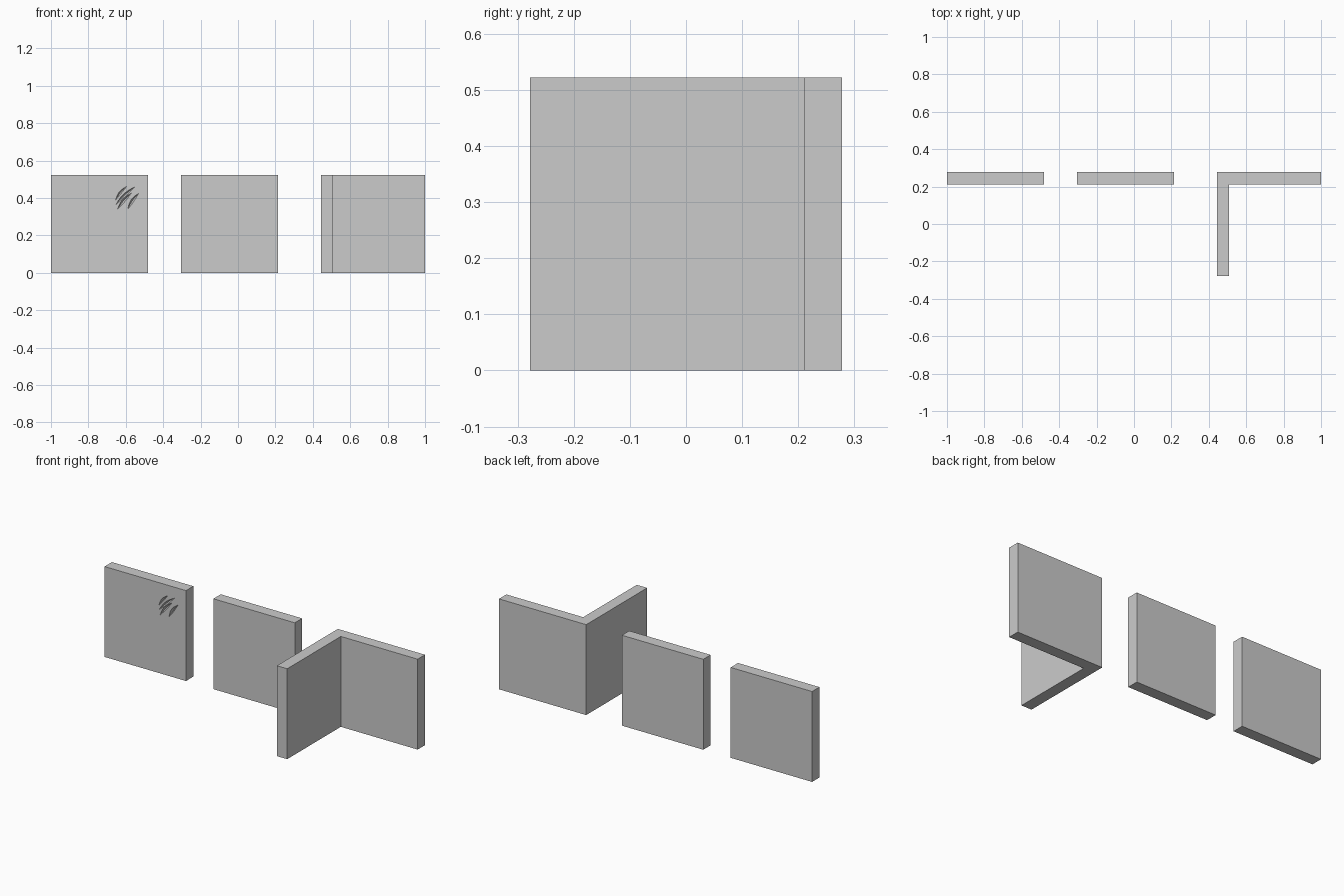
import bpy, bmesh, math
from mathutils import Vector

if "Cube" in bpy.data.objects:
    bpy.data.objects.remove(bpy.data.objects["Cube"])

HEIGHT = 0.522
FRONT, BACK = 0.211, 0.278


def make_object(name, bm):
    bmesh.ops.recalc_face_normals(bm, faces=bm.faces[:])
    mesh = bpy.data.meshes.new(name)
    bm.to_mesh(mesh)
    bm.free()
    obj = bpy.data.objects.new(name, mesh)
    bpy.context.collection.objects.link(obj)
    return obj


def wall(name, outline):
    """Extrude a floor-plan outline up to wall height."""
    bm = bmesh.new()
    face = bm.faces.new([bm.verts.new((x, y, 0)) for x, y in outline])
    top = bmesh.ops.extrude_face_region(bm, geom=[face])["geom"]
    bmesh.ops.translate(bm, vec=(0, 0, HEIGHT),
                        verts=[v for v in top if isinstance(v, bmesh.types.BMVert)])
    return make_object(name, bm)


def add_slash(bm, start, end, width, depth, bow, steps=6):
    """Curved, pointed gouge with a V-shaped section."""
    a, b = Vector(start), Vector(end)
    side = Vector((-(b - a).y, (b - a).x)).normalized()
    y = FRONT - 0.001

    def vert(p, py):
        return bm.verts.new((p.x, py, p.y))

    rings = []
    for i in range(1, steps):
        s = math.sin(math.pi * i / steps)
        mid = a.lerp(b, i / steps) + side * bow * s
        rings.append([vert(mid + side * width * s / 2, y),
                      vert(mid, FRONT + depth * s),
                      vert(mid - side * width * s / 2, y),
                      vert(mid, FRONT - 0.01)])
    tips = [vert(a, y), vert(b, y)]
    for k in range(4):
        n = (k + 1) % 4
        for r, q in zip(rings, rings[1:]):
            bm.faces.new((r[k], r[n], q[n], q[k]))
        bm.faces.new((tips[0], rings[0][n], rings[0][k]))
        bm.faces.new((tips[1], rings[-1][k], rings[-1][n]))


# Two straight wall panels
scratched = wall("scratched_wall", [(-1, FRONT), (-0.48, FRONT), (-0.48, BACK), (-1, BACK)])
wall("plain_wall", [(-0.305, FRONT), (0.215, FRONT), (0.215, BACK), (-0.305, BACK)])

# L-shaped corner wall
wall("corner_wall", [(0.443, -0.278), (0.509, -0.278), (0.509, FRONT),
                     (1, FRONT), (1, BACK), (0.443, BACK)])

# Claw marks gouged out of the first wall
bm = bmesh.new()
for start, end, width in [((-0.655, 0.388), (-0.594, 0.463), 0.014),
                          ((-0.655, 0.362), (-0.548, 0.462), 0.016),
                          ((-0.646, 0.336), (-0.568, 0.428), 0.018),
                          ((-0.590, 0.338), (-0.530, 0.426), 0.018)]:
    add_slash(bm, start, end, width, 0.015, 0.006)
cutter = make_object("claw_mark_cutter", bm)
cutter.hide_render = True
cutter.hide_set(True)

mod = scratched.modifiers.new("claw_marks", "BOOLEAN")
mod.operation = "DIFFERENCE"
mod.solver = "EXACT"
mod.object = cutter
